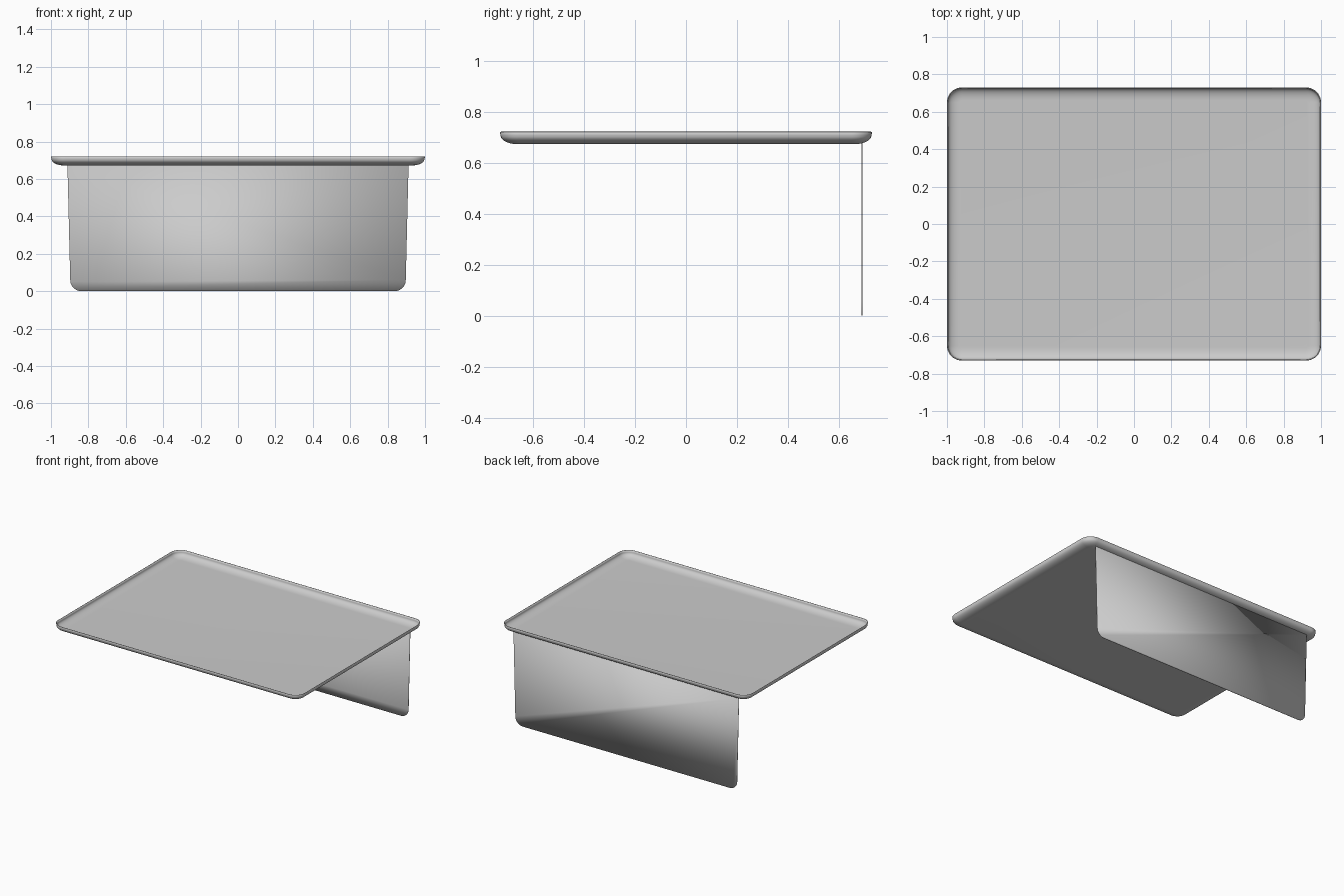
import bpy, bmesh, math

if "Cube" in bpy.data.objects:
    bpy.data.objects.remove(bpy.data.objects["Cube"])

HX, HY = 1.0, 0.73        # tray half sizes
Z0, Z1 = 0.672, 0.72      # tray underside and rim heights
R = 0.08                  # tray corner radius


def arc(cx, cy, r, start, end, n):
    """Points along a circular arc, angles in degrees."""
    return [(cx + r * math.cos(math.radians(start + (end - start) * i / n)),
             cy + r * math.sin(math.radians(start + (end - start) * i / n)))
            for i in range(n + 1)]


def rounded_rect(hx, hy, r, n=10):
    pts = []
    for sx, sy, a in ((1, 1, 0), (-1, 1, 90), (-1, -1, 180), (1, -1, 270)):
        pts += arc(sx * (hx - r), sy * (hy - r), r, a, a + 90, n)
    return pts


def finish(bm, name, thickness, offset):
    bmesh.ops.recalc_face_normals(bm, faces=bm.faces)
    mesh = bpy.data.meshes.new(name)
    bm.to_mesh(mesh)
    bm.free()
    ob = bpy.data.objects.new(name, mesh)
    bpy.context.collection.objects.link(ob)
    bpy.ops.object.select_all(action='DESELECT')
    ob.select_set(True)
    bpy.context.view_layer.objects.active = ob
    bpy.ops.object.shade_smooth_by_angle(angle=math.radians(35))
    mod = ob.modifiers.new("thin_sheet", 'SOLIDIFY')
    mod.thickness = thickness
    mod.offset = offset
    return ob


# Tray: rim wall curving down into a flat bottom
bm = bmesh.new()
profile = [(0.0, Z1)]
for i in range(11):
    t = math.radians(90 * i / 10)
    profile.append((0.003 + 0.067 * (1 - math.cos(t)),
                    Z0 + 0.034 * (1 - math.sin(t))))
rings = [[bm.verts.new((x, y, z)) for x, y in
          rounded_rect(HX - d, HY - d, R - d)] for d, z in profile]
for a, b in zip(rings, rings[1:]):
    n = len(a)
    for i in range(n):
        bm.faces.new((a[i], a[(i + 1) % n], b[(i + 1) % n], b[i]))
bottom = bm.faces.new(rings[-1])
bm.normal_update()
finish(bm, "tray", 0.004, -1)

# Back panel: thin upright sheet, slightly tapered, rounded lower corners
bm = bmesh.new()
half = [(0.912, 0.676)] + arc(0.837, 0.06, 0.06, 0, -90, 10)
outline = half + [(-x, z) for x, z in reversed(half)]
bm.faces.new([bm.verts.new((x, 0.69, z)) for x, z in outline])
finish(bm, "back_panel", 0.003, 0)
